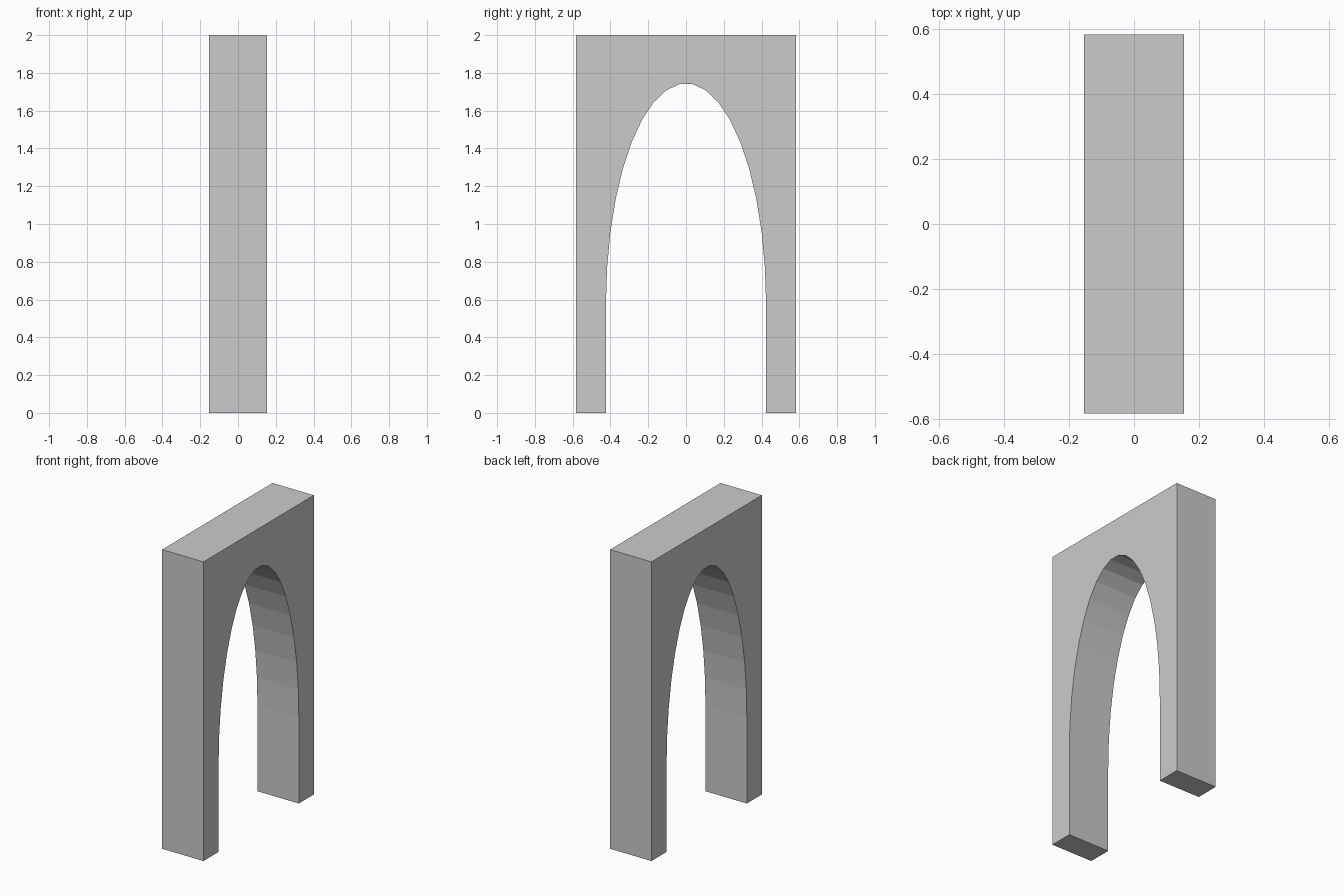
import bpy, bmesh, math

if "Cube" in bpy.data.objects:
    bpy.data.objects.remove(bpy.data.objects["Cube"])

HALF_X, HALF_Y, HEIGHT = 0.153, 0.583, 2.0
RADIUS_Y, RADIUS_Z, SPRING_Z = 0.424, 1.172, 0.572
SEGMENTS = 19

# Half-elliptical opening, from the right springing point to the left
arch = []
for i in range(SEGMENTS + 1):
    a = math.pi * i / SEGMENTS
    arch.append((RADIUS_Y * math.cos(a), SPRING_Z + RADIUS_Z * math.sin(a)))

# Closed wall outline: outer rectangle, then the opening
outline = [(-RADIUS_Y, 0), (-HALF_Y, 0), (-HALF_Y, HEIGHT),
           (HALF_Y, HEIGHT), (HALF_Y, 0), (RADIUS_Y, 0)] + arch

# Extrude the outline through the wall thickness
bm = bmesh.new()
face = bm.faces.new([bm.verts.new((-HALF_X, y, z)) for y, z in outline])
extruded = bmesh.ops.extrude_face_region(bm, geom=[face], use_keep_orig=True)
moved = [v for v in extruded["geom"] if isinstance(v, bmesh.types.BMVert)]
bmesh.ops.translate(bm, verts=moved, vec=(2 * HALF_X, 0, 0))
bmesh.ops.recalc_face_normals(bm, faces=bm.faces)
bmesh.ops.triangulate(bm, faces=[f for f in bm.faces if len(f.verts) > 4])

mesh = bpy.data.meshes.new("archway_wall")
bm.to_mesh(mesh)
bm.free()
bpy.context.collection.objects.link(bpy.data.objects.new("archway_wall", mesh))
